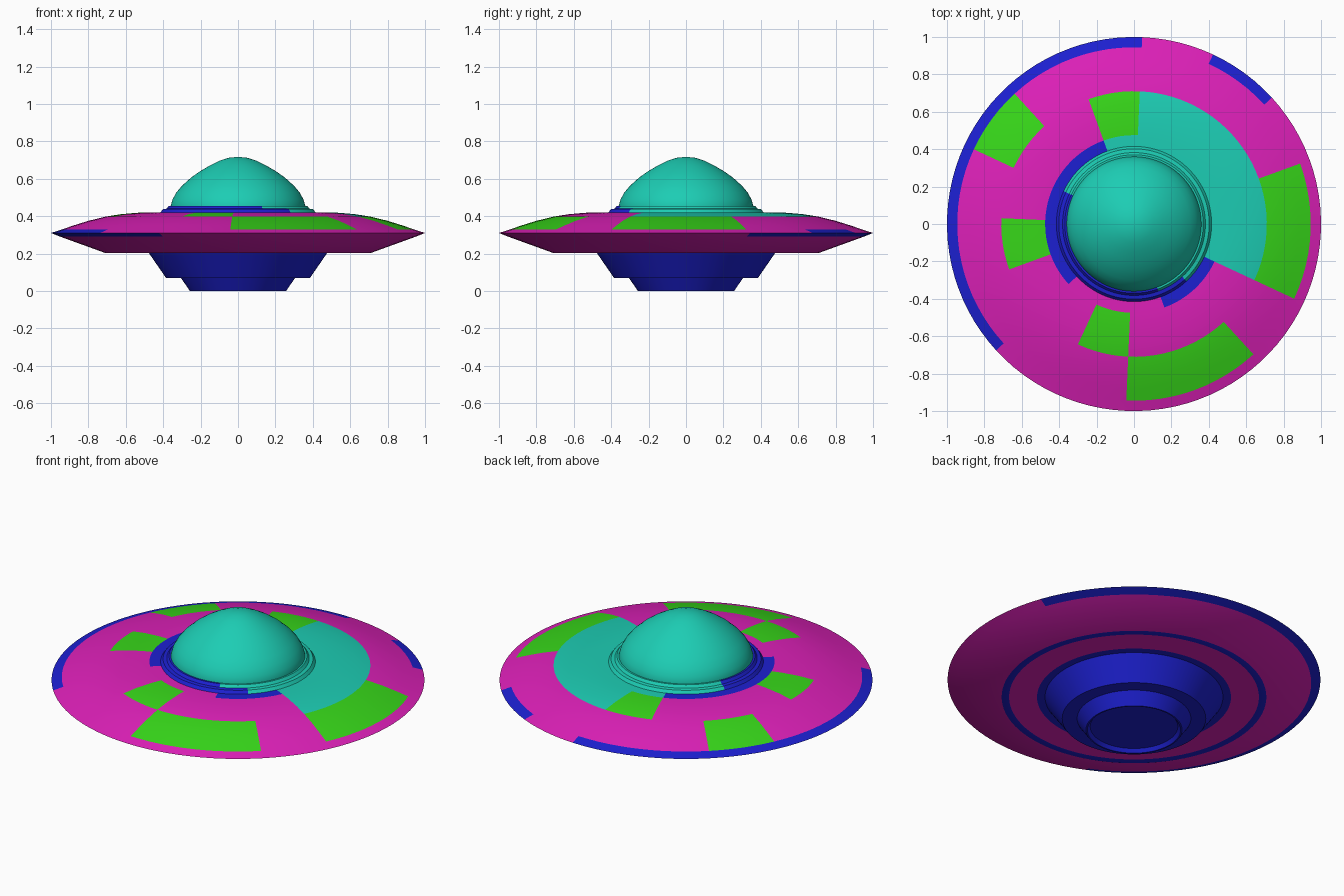
import bpy, bmesh, math

if "Cube" in bpy.data.objects:
    bpy.data.objects.remove(bpy.data.objects["Cube"])

SECTORS, PER = 16, 6            # colour sectors round the disc, segments per sector
SEGS = SECTORS * PER
START = math.radians(-25)


def material(name, rgb):
    m = bpy.data.materials.new(name)
    m.diffuse_color = (*rgb, 1)
    m.use_nodes = True
    m.node_tree.nodes["Principled BSDF"].inputs["Base Color"].default_value = m.diffuse_color
    return m


MATS = {
    "magenta": material("magenta", (0.73, 0.0144, 0.485)),
    "green": material("green", (0.038, 0.68, 0.01)),
    "teal": material("teal", (0.012, 0.61, 0.456)),
    "blue": material("blue", (0.012, 0.0144, 0.64)),
}
SLOTS = list(MATS)


def lathe(name, profile, bands):
    """Spin (r, z) points running top to bottom along the outside.
    bands: one entry per span, either a colour or a list of 16 sector colours."""
    bm = bmesh.new()
    rings = []
    for r, z in profile:
        if r == 0:
            rings.append([bm.verts.new((0, 0, z))] * SEGS)
        else:
            rings.append([bm.verts.new((r * math.cos(a), r * math.sin(a), z))
                          for a in (START + i * math.tau / SEGS for i in range(SEGS))])
    for upper, lower, paint in zip(rings, rings[1:], bands):
        for i in range(SEGS):
            j = (i + 1) % SEGS
            quad = list(dict.fromkeys((upper[i], lower[i], lower[j], upper[j])))
            f = bm.faces.new(quad)
            colour = paint if isinstance(paint, str) else paint[i // PER]
            f.material_index = SLOTS.index(colour)
    mesh = bpy.data.meshes.new(name)
    bm.to_mesh(mesh)
    bm.free()
    for m in MATS.values():
        mesh.materials.append(m)
    ob = bpy.data.objects.new(name, mesh)
    bpy.context.collection.objects.link(ob)
    bpy.ops.object.select_all(action='DESELECT')
    ob.select_set(True)
    bpy.context.view_layer.objects.active = ob
    bpy.ops.object.shade_smooth_by_angle(angle=math.radians(25))
    return ob


def sectors(base, **patches):
    row = [base] * SECTORS
    for colour, ids in patches.items():
        for k in ids:
            row[k] = colour
    return row


# Glass-like canopy
canopy = [(0, .717), (.05, .712), (.1, .696), (.15, .671), (.2, .642), (.25, .607),
          (.3, .562), (.33, .526), (.35, .49), (.36, .455), (.357, .42)]
lathe("canopy", canopy, ["teal"] * 10)

# Stepped collar around the canopy
inner = sectors("teal", blue=range(8, 14))
outer = sectors("teal", blue=range(8, 15))
lathe("collar",
      [(.34, .42), (.345, .455), (.37, .455), (.382, .44), (.402, .437), (.415, .42)],
      [inner, inner, inner, outer, outer])

# Upper disc with coloured panels
skirt = sectors("magenta", teal=range(0, 6), blue=[6, 7, 8, 9, 10, 14, 15])
mid = sectors("magenta", teal=range(0, 5), green=[5, 9, 12])
wide = sectors("magenta", green=[0, 1, 7, 13, 14])
rim = sectors("magenta", blue=[3, *range(5, 11)])
lathe("upper_disc",
      [(.40, .42), (.475, .42), (.54, .418), (.63, .41), (.71, .397), (.8, .375),
       (.88, .35), (.945, .328), (1, .31)],
      [skirt, mid, mid, mid, wide, wide, wide, rim])

# Underside of the disc
under_rim = sectors("magenta", blue=range(2, 12))
lathe("lower_disc",
      [(1, .31), (.95, .29), (.71, .203), (.67, .203), (.52, .203), (.47, .203)],
      [under_rim, "magenta", "blue", "magenta", "blue"])

# Stepped drum with a shallow recess beneath
lathe("lower_drum",
      [(.477, .203), (.385, .07), (.305, .07), (.258, 0), (.25, 0), (.235, .02), (0, .02)],
      ["blue"] * 6)
